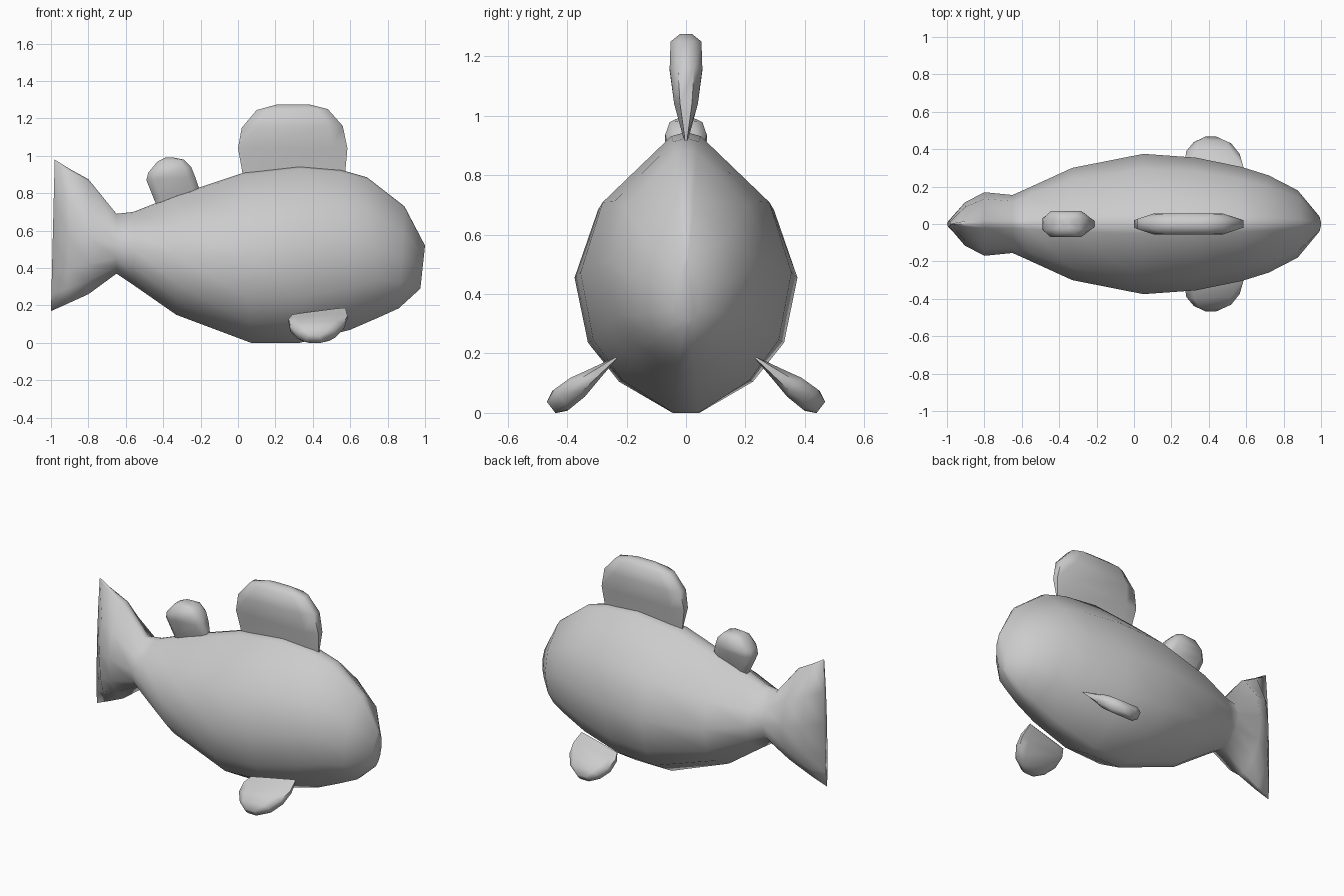
import bpy, bmesh
from mathutils import Vector

cube = bpy.data.objects.get("Cube")
if cube:
    bpy.data.objects.remove(cube, do_unlink=True)

grey = bpy.data.materials.new("plain_grey")
grey.use_nodes = True
grey.diffuse_color = (0.6, 0.6, 0.6, 1)
grey.node_tree.nodes["Principled BSDF"].inputs["Base Color"].default_value = (0.6, 0.6, 0.6, 1)


def loft(name, rings, angle):
    """Skin a list of equal-length rings and cap both ends."""
    bm = bmesh.new()
    loops = [[bm.verts.new(p) for p in ring] for ring in rings]
    n = len(loops[0])
    for a, b in zip(loops, loops[1:]):
        for i in range(n):
            j = (i + 1) % n
            bm.faces.new((a[i], a[j], b[j], b[i]))
    bm.faces.new(loops[0])
    bm.faces.new(loops[-1])
    bmesh.ops.recalc_face_normals(bm, faces=bm.faces)
    mesh = bpy.data.meshes.new(name)
    bm.to_mesh(mesh)
    bm.free()
    mesh.materials.append(grey)
    obj = bpy.data.objects.new(name, mesh)
    bpy.context.collection.objects.link(obj)
    bpy.ops.object.select_all(action='DESELECT')
    obj.select_set(True)
    bpy.context.view_layer.objects.active = obj
    bpy.ops.object.shade_smooth_by_angle(angle=angle)
    return obj


# Body and tail: one half section (width, height fraction), mirrored
half = [(0.12, 0), (0.6, 0.115), (0.88, 0.26), (1, 0.5), (0.79, 0.75), (0.14, 0.985)]
section = half + [(0, 1)] + [(-w, t) for w, t in reversed(half)]

# Stations: x at top, x at bottom, top z, bottom z, half width
stations = [
    (-0.98, -1.0, 0.98, 0.17, 0.015),
    (-0.9, -0.91, 0.93, 0.21, 0.115),
    (-0.8, -0.8, 0.875, 0.26, 0.17),
    (-0.65, -0.65, 0.69, 0.37, 0.155),
    (-0.56, -0.56, 0.70, 0.31, 0.195),
    (-0.33, -0.33, 0.79, 0.15, 0.30),
    (0.03, 0.07, 0.91, 0.0, 0.375),
    (0.33, 0.33, 0.945, 0.0, 0.355),
    (0.55, 0.6, 0.925, 0.07, 0.305),
    (0.69, 0.75, 0.885, 0.135, 0.26),
    (0.89, 0.86, 0.73, 0.185, 0.18),
    (1.0, 0.975, 0.52, 0.29, 0.045),
]
rings = [[(xb + (xt - xb) * t, w * hw, zb + (zt - zb) * t) for w, t in section]
         for xt, xb, zt, zb, hw in stations]
loft("body", rings, 1.4)


# Fins: rows of rear x, front x, rear height, front height, half thickness
def fin(name, rows, origin=(0, 0, 0), up=(0, 0, 1), side=(0, 1, 0)):
    origin, up, side = Vector(origin), Vector(up).normalized(), Vector(side).normalized()
    rings = []
    for x0, x1, h0, h1, t in rows:
        ring = []
        for f, s in [(0, -.5), (.15, -1), (.85, -1), (1, -.5),
                     (1, .5), (.85, 1), (.15, 1), (0, .5)]:
            x, h = x0 + (x1 - x0) * f, h0 + (h1 - h0) * f
            ring.append(origin + Vector((x, 0, 0)) + up * h + side * (s * t))
        rings.append(ring)
    return loft(name, rings, 1.2)


fin("front_dorsal_fin", [
    (0.03, 0.57, 0.87, 0.87, 0.005),
    (0.02, 0.575, 0.93, 0.93, 0.01),
    (0.0, 0.585, 1.04, 1.04, 0.04),
    (0.02, 0.56, 1.15, 1.16, 0.055),
    (0.10, 0.48, 1.245, 1.25, 0.052),
    (0.21, 0.38, 1.275, 1.275, 0.02),
])
fin("rear_dorsal_fin", [
    (-0.42, -0.21, 0.70, 0.78, 0.01),
    (-0.45, -0.21, 0.77, 0.83, 0.03),
    (-0.49, -0.23, 0.87, 0.89, 0.06),
    (-0.48, -0.25, 0.91, 0.94, 0.07),
    (-0.43, -0.29, 0.97, 0.98, 0.055),
    (-0.39, -0.34, 0.99, 0.99, 0.03),
])
for name, s in (("left_side_fin", 1), ("right_side_fin", -1)):
    fin(name, [
        (0.29, 0.575, 0.06, 0.0, 0.006),
        (0.27, 0.585, 0.11, 0.08, 0.022),
        (0.28, 0.565, 0.18, 0.16, 0.04),
        (0.32, 0.52, 0.24, 0.23, 0.042),
        (0.37, 0.45, 0.275, 0.275, 0.024),
    ], (0, s * 0.235, 0.185), (0, s * 0.21, -0.16), (0, s * 0.16, 0.21))
